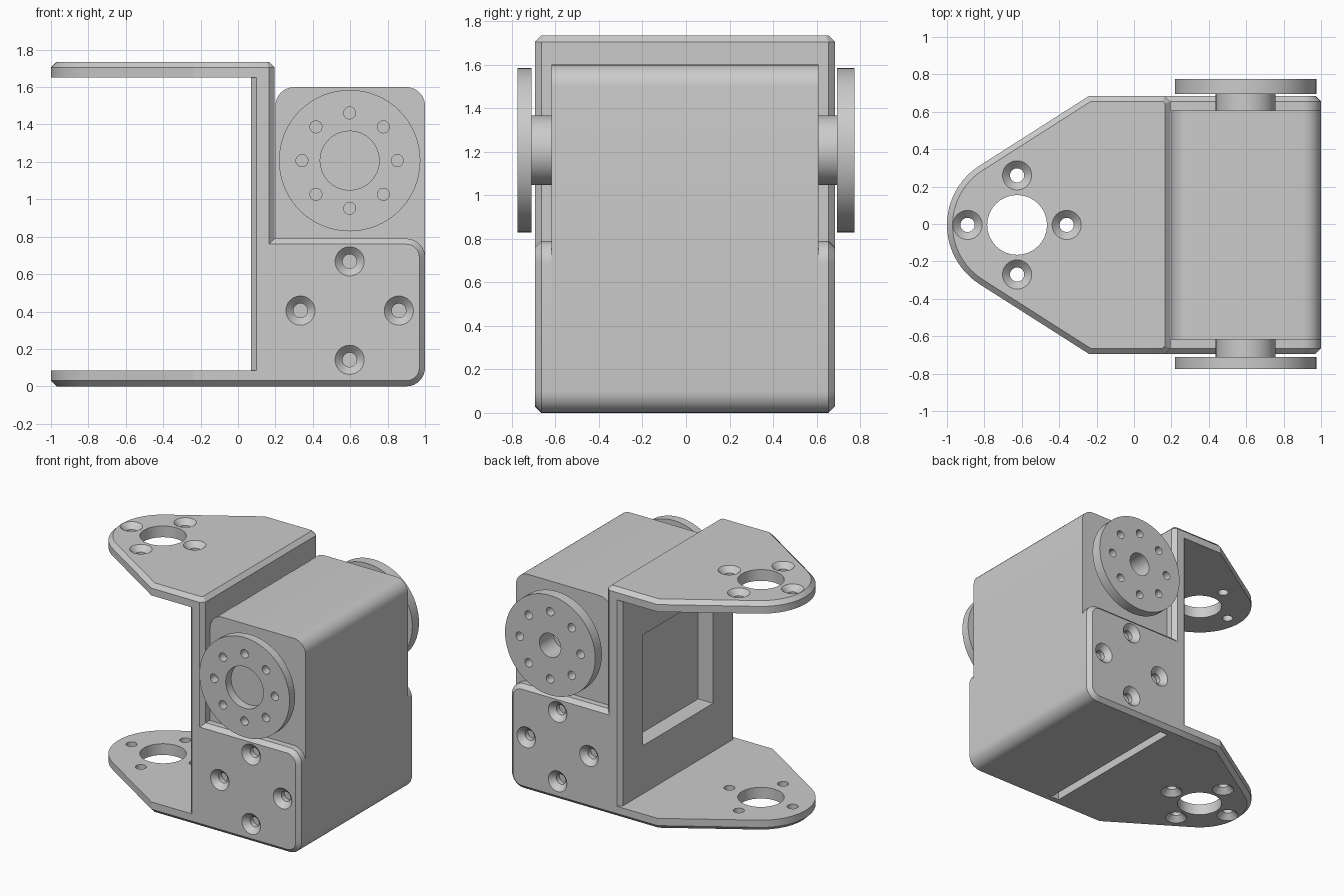
import bpy, bmesh, math
from mathutils import Vector

if "Cube" in bpy.data.objects:
    bpy.data.objects.remove(bpy.data.objects["Cube"])

Y0 = -0.005      # slight sideways offset of the whole housing
CH = 0.03        # chamfer on the outer bracket edges

grey = bpy.data.materials.new("light_grey")
grey.diffuse_color = (0.6, 0.6, 0.6, 1)
grey.use_nodes = True
grey.node_tree.nodes["Principled BSDF"].inputs["Base Color"].default_value = grey.diffuse_color


def loft(bm, rings):
    """Skin a stack of equal-length rings and cap both ends."""
    vs = [[bm.verts.new(p) for p in r] for r in rings]
    n = len(vs[0])
    for a, b in zip(vs, vs[1:]):
        for i in range(n):
            bm.faces.new((a[i], a[(i + 1) % n], b[(i + 1) % n], b[i]))
    bm.faces.new(vs[0])
    bm.faces.new(vs[-1])


def to_object(bm, name):
    bmesh.ops.recalc_face_normals(bm, faces=bm.faces)
    me = bpy.data.meshes.new(name)
    bm.to_mesh(me)
    bm.free()
    ob = bpy.data.objects.new(name, me)
    bpy.context.collection.objects.link(ob)
    me.materials.append(grey)
    return ob


def activate(ob):
    bpy.ops.object.select_all(action='DESELECT')
    ob.select_set(True)
    bpy.context.view_layer.objects.active = ob


def arc(cx, cy, r, a0, a1, n):
    return [(cx + r * math.cos(math.radians(a0 + (a1 - a0) * i / n)),
             cy + r * math.sin(math.radians(a0 + (a1 - a0) * i / n))) for i in range(n + 1)]


def circle(cx, cy, r, n=48):
    return arc(cx, cy, r, 0, 360, n)[:-1]


def inset(pts, plain):
    """Inset a counter-clockwise outline; edges whose midpoint is 'plain' stay put."""
    n = len(pts)
    P = [Vector(p) for p in pts]
    lines = []
    for i in range(n):
        d = (P[(i + 1) % n] - P[i]).normalized()
        nrm = Vector((-d.y, d.x))
        off = 0 if plain((P[i] + P[(i + 1) % n]) / 2) else CH
        lines.append((nrm, nrm.dot(P[i]) + off))
    out = []
    for i in range(n):
        (a, c), (b, e) = lines[i - 1], lines[i]
        det = a.x * b.y - a.y * b.x
        out.append(((c * b.y - a.y * e) / det, (a.x * e - c * b.x) / det))
    return out


def cut(ob, holes, t, place):
    """holes: (u, v, radius, countersink radius or None, start depth)."""
    bm = bmesh.new()
    for u, v, r, sink, start in holes:
        steps = [(start, r), (t + 0.02, r)]
        if sink:
            steps = [(start, r), (t - 0.04, r), (t, sink), (t + 0.02, sink)]
        loft(bm, [[place(x, y, w) for x, y in circle(u, v, rr, 32)] for w, rr in steps])
    boolean(ob, to_object(bm, "cutter"))


def boolean(ob, cutter):
    m = ob.modifiers.new("cut", 'BOOLEAN')
    m.object, m.operation, m.solver = cutter, 'DIFFERENCE', 'EXACT'
    activate(ob)
    bpy.ops.object.modifier_apply(modifier=m.name)
    bpy.data.objects.remove(cutter)


def plate(name, pts, t, place, holes=(), plain=None):
    """Plate of thickness t, outer rim chamfered except on plain edges."""
    bm = bmesh.new()
    rings = [[place(u, v, 0) for u, v in pts]]
    if plain:
        rings.append([place(u, v, t - CH) for u, v in pts])
        pts = inset(pts, plain)
    rings.append([place(u, v, t) for u, v in pts])
    loft(bm, rings)
    ob = to_object(bm, name)
    if holes:
        cut(ob, holes, t, place)
    activate(ob)
    bpy.ops.object.shade_smooth_by_angle(angle=math.radians(25))
    return ob


def side(s, start):
    return lambda u, v, w: (u, Y0 + s * (start + w), v)


# Horizontal bracket arms: straight at the wall, tapering to a round tip
tip = -0.625
ang = math.degrees(math.atan2(0.69, 0.385) + math.acos(0.375 / math.hypot(0.385, 0.69)))
nose = [(-0.24, 0.69)] + arc(tip, 0, 0.375, ang, 360 - ang, 24) + [(-0.24, -0.69)]
arm_holes = [(tip, 0, 0.16, None, -0.05)] + [
    (tip + dx, dy, 0.038, 0.078, -0.05)
    for dx, dy in ((0.265, 0), (-0.265, 0), (0, 0.265), (0, -0.265))]
plate("upper_arm", nose + [(0.165, -0.69), (0.195, -0.66), (0.195, 0.66), (0.165, 0.69)],
      0.085, lambda u, v, w: (u, v + Y0, 1.65 + w), arm_holes, lambda m: False)
plate("lower_arm", nose + [(0.195, -0.69), (0.195, 0.69)],
      0.085, lambda u, v, w: (u, v + Y0, 0.085 - w), arm_holes, lambda m: m.x > 0.19)

# Upright wall with chamfered corners and a square window
wall_pts = [(0.07, -0.66), (0.1, -0.69), (0.165, -0.69), (0.195, -0.66),
            (0.195, 0.66), (0.165, 0.69), (0.1, 0.69), (0.07, 0.66)]
wall = plate("upright_wall", wall_pts, 1.565, lambda u, v, w: (u, v + Y0, 0.085 + w))
bm = bmesh.new()
loft(bm, [[(x, y + Y0, z) for y, z in ((-0.42, 0.45), (0.42, 0.45), (0.42, 1.29), (-0.42, 1.29))]
          for x in (0, 0.3)])
boolean(wall, to_object(bm, "cutter"))

# Side cheeks with four countersunk screw holes each
cheek = ([(0.165, 0)] + arc(0.9, 0.1, 0.1, -90, 0, 8)
         + arc(0.9, 0.69, 0.1, 0, 90, 8) + [(0.165, 0.79)])
cheek_holes = [(0.597 + dx, 0.405 + dz, 0.038, 0.078, -0.05)
               for dx, dz in ((0.263, 0), (-0.263, 0), (0, 0.263), (0, -0.263))]
for s, label in ((-1, "front"), (1, "back")):
    plate(label + "_cheek", cheek, 0.077, side(s, 0.613), cheek_holes, lambda m: m.x < 0.17)

# Motor body with rounded lengthwise edges
body = (arc(0.9, 0.1, 0.1, -90, 0, 8) + arc(0.9, 1.5, 0.1, 0, 90, 8)
        + arc(0.3, 1.5, 0.1, 90, 180, 8) + arc(0.3, 0.1, 0.1, 180, 270, 8))
plate("motor_body", body, 1.226, side(1, -0.613))

# Round horns on hubs at both ends of the motor axis
CX, CZ = 0.597, 1.207
bolt_ring = [(CX + 0.255 * math.cos(k * math.pi / 4), CZ + 0.255 * math.sin(k * math.pi / 4),
              0.032, None, -0.05) for k in range(8)]
for s, label, start, t, bore in ((-1, "front", 0.705, 0.065, 0.158),
                                 (1, "back", 0.70, 0.08, 0.09)):
    hub_holes = [(CX, CZ, bore, None, 0.0)] if s > 0 else ()
    plate(label + "_hub", circle(CX, CZ, 0.16), start - 0.6, side(s, 0.6), hub_holes)
    plate(label + "_horn", circle(CX, CZ, 0.378, 64), t, side(s, start),
          bolt_ring + [(CX, CZ, bore, None, -0.05)])
